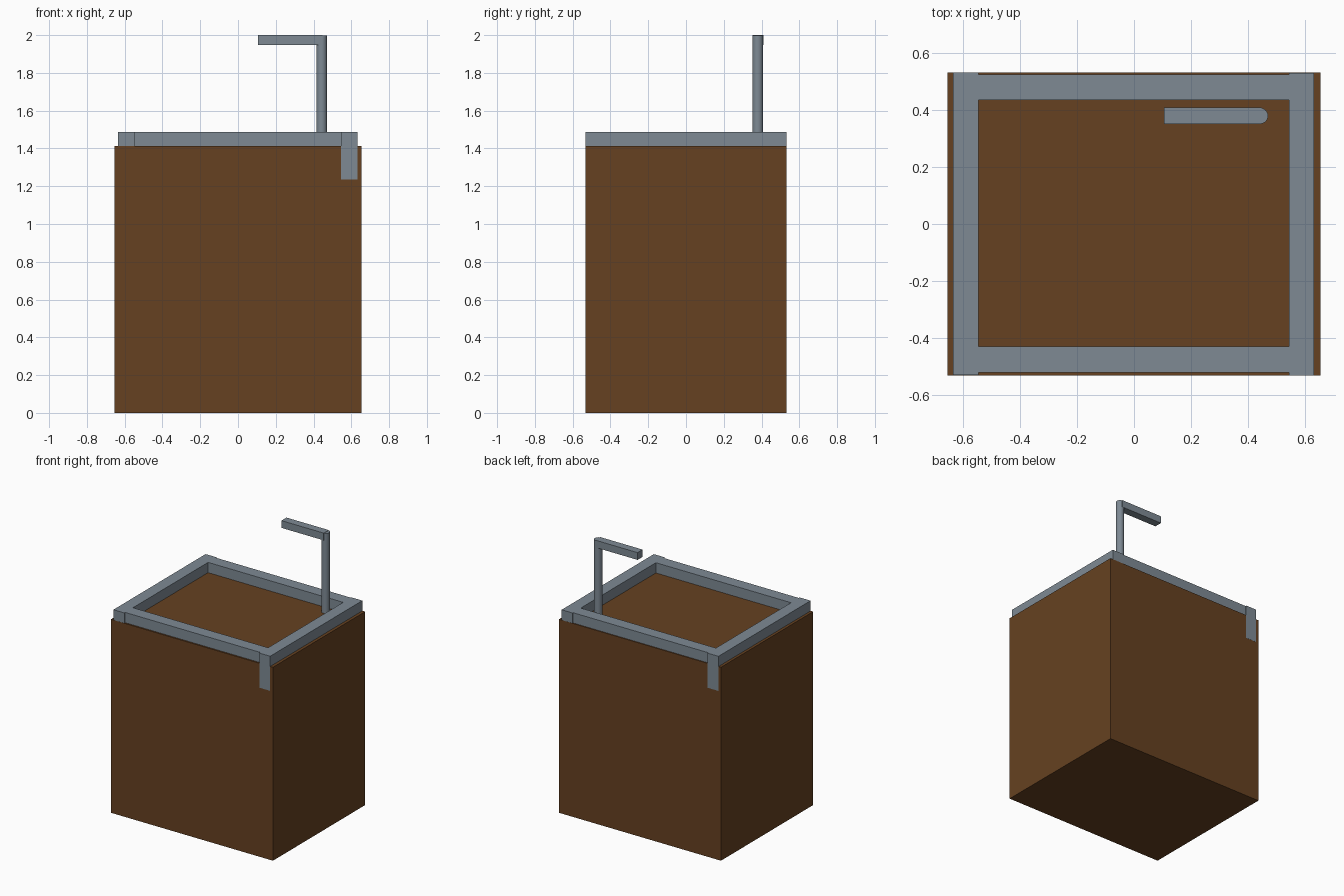
import bpy
import math

if "Cube" in bpy.data.objects:
    bpy.data.objects.remove(bpy.data.objects["Cube"])


def material(name, rgb):
    m = bpy.data.materials.new(name)
    m.diffuse_color = (*rgb, 1.0)
    m.use_nodes = True
    m.node_tree.nodes["Principled BSDF"].inputs["Base Color"].default_value = m.diffuse_color
    return m


BROWN = material("wood_brown", (0.133, 0.053, 0.015))
GREY = material("metal_grey", (0.209, 0.254, 0.296))


def box(name, lo, hi, mat):
    bpy.ops.mesh.primitive_cube_add(
        size=1, location=[(a + b) / 2 for a, b in zip(lo, hi)])
    ob = bpy.context.object
    ob.name = name
    ob.scale = [b - a for a, b in zip(lo, hi)]
    bpy.ops.object.transform_apply(location=False, rotation=False, scale=True)
    ob.data.materials.append(mat)
    return ob


W, D, H = 0.655, 0.532, 1.413      # cabinet half width, half depth, height
RIM_TOP, RIM_LOW = 1.488, 1.235    # the basin rim is sunk into the cabinet
LIP = 0.001                        # keeps visible bar ends off the cabinet face

# Cabinet body
box("cabinet", (-W, -D, 0), (W, D, H), BROWN)

# Side bars run the full depth; one end of each shows on the cabinet face
box("rim_right", (0.545, -D - LIP, RIM_LOW), (0.633, D - LIP, RIM_TOP), GREY)
box("rim_left", (-0.635, -D + LIP, RIM_LOW), (-0.547, D + LIP, RIM_TOP), GREY)

# Front and back bars fit between the side bars
box("rim_front", (-0.547, -0.521, RIM_LOW), (0.545, -0.431, RIM_TOP), GREY)
box("rim_back", (-0.547, 0.436, RIM_LOW), (0.545, 0.525, RIM_TOP), GREY)

# Tap: round post with a square spout
POST_X, POST_Y, POST_TOP = 0.443, 0.38, 1.998
bpy.ops.mesh.primitive_cylinder_add(
    vertices=32, radius=0.028, depth=POST_TOP - H + 0.02,
    location=(POST_X, POST_Y, (POST_TOP + H - 0.02) / 2))
post = bpy.context.object
post.name = "tap_post"
post.data.materials.append(GREY)
bpy.ops.object.shade_smooth_by_angle(angle=math.radians(30))

box("tap_spout", (0.105, POST_Y - 0.029, 1.947),
    (0.447, POST_Y + 0.029, 2.0), GREY)
